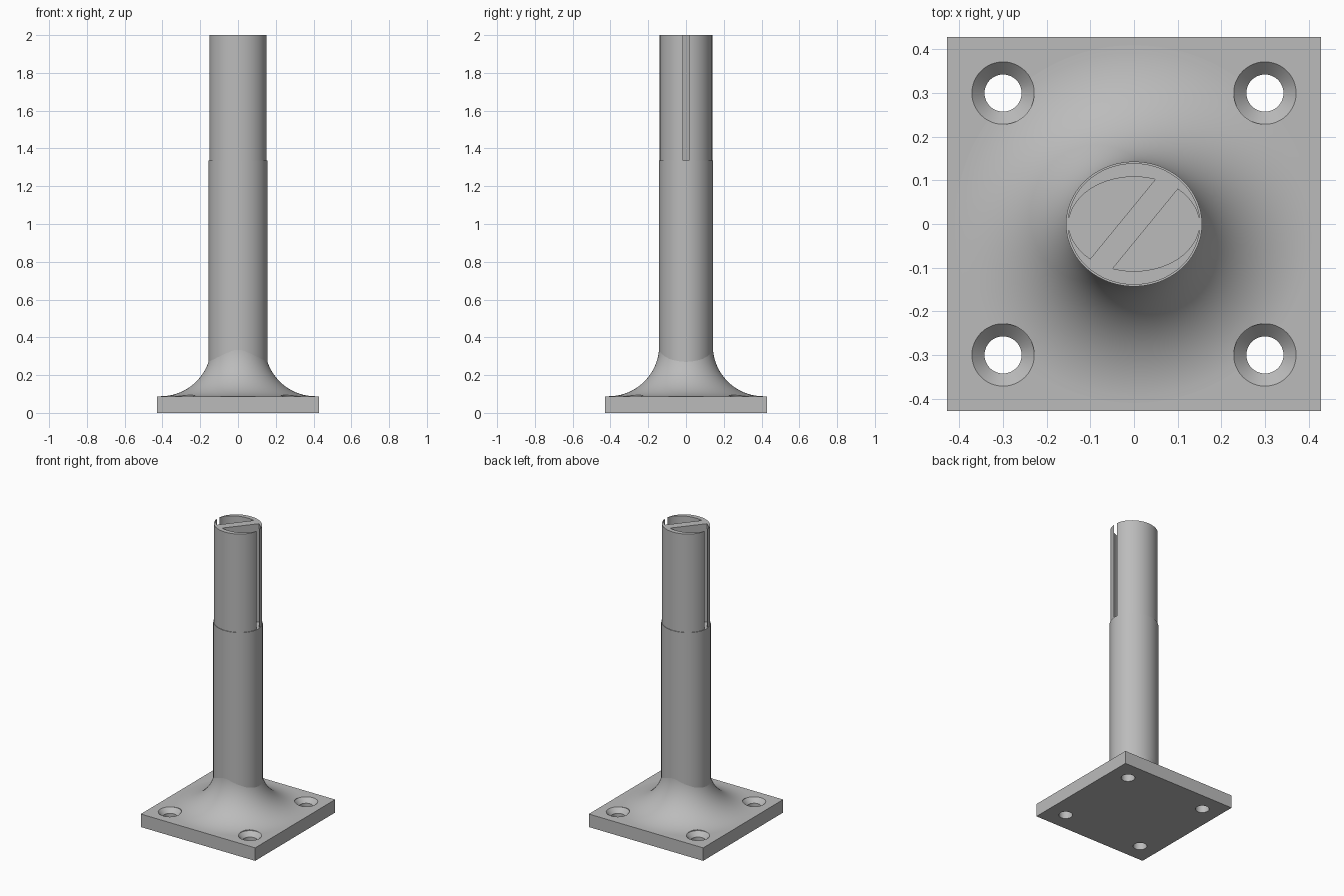
import bpy
import bmesh
import math
from mathutils import Matrix

cube = bpy.data.objects.get("Cube")
if cube:
    bpy.data.objects.remove(cube, do_unlink=True)

grey = bpy.data.materials.new("satin grey")
grey.use_nodes = True
colour = (0.5, 0.5, 0.5, 1)
grey.diffuse_color = colour
grey.node_tree.nodes["Principled BSDF"].inputs["Base Color"].default_value = colour

HALF = 0.428        # half width of the plate
TOP = 0.088         # top of the plate
STEP = 1.335        # where the socket begins
HOLE = 0.3          # hole offset from the centre


def add_object(name, bm):
    bmesh.ops.recalc_face_normals(bm, faces=bm.faces)
    mesh = bpy.data.meshes.new(name)
    bm.to_mesh(mesh)
    bm.free()
    mesh.materials.append(grey)
    obj = bpy.data.objects.new(name, mesh)
    bpy.context.collection.objects.link(obj)
    return obj


def box(name, low, high):
    bm = bmesh.new()
    bmesh.ops.create_cube(bm, size=1)
    for v in bm.verts:
        v.co = [h if c > 0 else l for c, l, h in zip(v.co, low, high)]
    return add_object(name, bm)


def lathe(name, profile, steps=96, scale=(1, 1), at=(0, 0)):
    """Turn an (r, z) profile round z, then stretch and move it."""
    bm = bmesh.new()
    verts = [bm.verts.new((r, 0, z)) for r, z in profile]
    edges = [bm.edges.new(pair) for pair in zip(verts, verts[1:])]
    bmesh.ops.spin(bm, geom=verts + edges, cent=(0, 0, 0), axis=(0, 0, 1),
                   angle=math.tau, steps=steps)
    bmesh.ops.remove_doubles(bm, verts=bm.verts, dist=1e-5)
    for v in bm.verts:
        v.co.x = v.co.x * scale[0] + at[0]
        v.co.y = v.co.y * scale[1] + at[1]
    return add_object(name, bm)


def cut(target, cutter):
    mod = target.modifiers.new("cut", 'BOOLEAN')
    mod.operation = 'DIFFERENCE'
    mod.solver = 'EXACT'
    mod.object = cutter
    with bpy.context.temp_override(object=target, active_object=target):
        bpy.ops.object.modifier_apply(modifier=mod.name)


# Mounting plate
plate = box("mounting_plate", (-HALF, -HALF, 0), (HALF, HALF, TOP))

# Concave flare between plate and shaft
radius, edge = 0.268, 0.41
arc = [(edge - radius * math.sin(a), TOP + radius * (1 - math.cos(a)))
       for a in (math.pi / 2 * i / 24 for i in range(25))]
flare = lathe("base_flare",
              [(0, TOP - 0.001), (edge, TOP - 0.001)] + arc + [(0, TOP + radius)])

# Countersunk screw holes through plate and flare
helpers = []
for sx in (-1, 1):
    for sy in (-1, 1):
        hole = lathe("hole_cutter",
                     [(0, -0.1), (0.0425, -0.1), (0.0425, TOP - 0.03),
                      (0.0715, TOP), (0.0715, 0.3), (0, 0.3)],
                     steps=48, at=(sx * HOLE, sy * HOLE))
        helpers.append(hole)
        cut(plate, hole)
        cut(flare, hole)

# Oval shaft with a slightly slimmer socket end
shaft = lathe("oval_shaft",
              [(0, 0.05), (1, 0.05), (1, STEP), (0.973, STEP), (0.973, 2), (0, 2)],
              scale=(0.156, 0.143))

# Oval pocket split by a diagonal web
pocket = lathe("pocket_cutter",
               [(0, STEP), (1, STEP), (1, 2.1), (0, 2.1)], scale=(0.149, 0.108))
web = box("web_cutter", (-0.3, -0.027, 1), (0.3, 0.027, 2.3))
web.data.transform(Matrix.Rotation(math.radians(50.7), 4, 'Z'))
cut(pocket, web)
cut(shaft, pocket)
helpers += [pocket, web]

# Narrow slots down both sides
for low, high in ((-0.2, -0.14), (0.14, 0.2)):
    slot = box("slot_cutter", (low, -0.015, STEP), (high, 0.015, 2.1))
    cut(shaft, slot)
    helpers.append(slot)

for helper in helpers:
    bpy.data.objects.remove(helper, do_unlink=True)

# Smooth the round surfaces, keep corners crisp
bpy.ops.object.select_all(action='DESELECT')
for part in (plate, flare, shaft):
    part.select_set(True)
bpy.context.view_layer.objects.active = shaft
bpy.ops.object.shade_smooth_by_angle(angle=math.radians(25))
